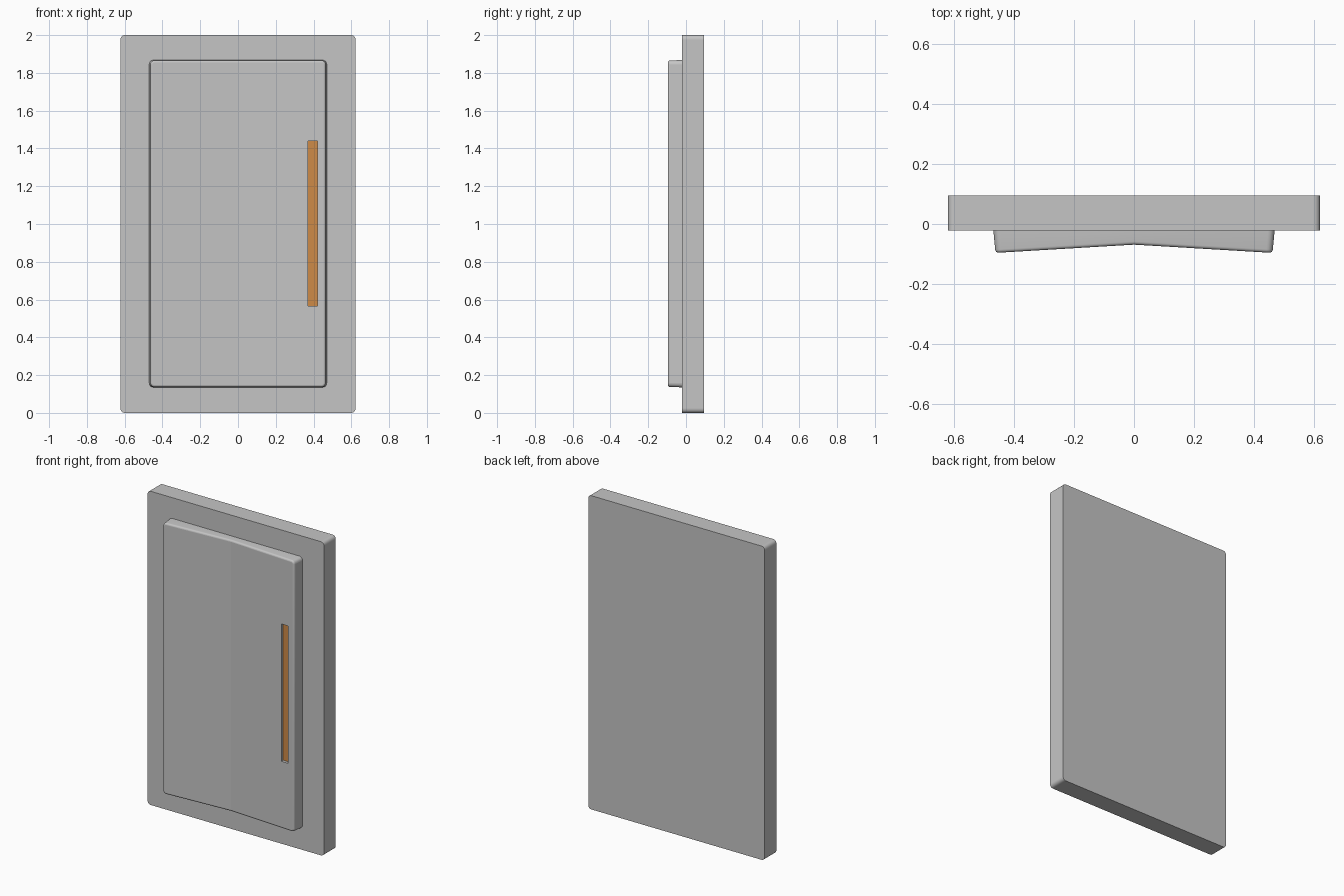
import bpy, bmesh, math

if "Cube" in bpy.data.objects:
    bpy.data.objects.remove(bpy.data.objects["Cube"])


def material(name, rgb):
    m = bpy.data.materials.new(name)
    m.diffuse_color = (*rgb, 1)
    m.use_nodes = True
    m.node_tree.nodes["Principled BSDF"].inputs["Base Color"].default_value = m.diffuse_color
    return m


GREY = material("grey", (0.56, 0.56, 0.56))
ORANGE = material("orange", (0.62, 0.256, 0.064))


def outline(hx, z0, z1, r, n=5):
    """Rounded rectangle in x and z, with a point at x = 0 on top and bottom."""
    pts = []
    corners = ((hx - r, z1 - r, 0), (-hx + r, z1 - r, 90),
               (-hx + r, z0 + r, 180), (hx - r, z0 + r, 270))
    for k, (cx, cz, a0) in enumerate(corners):
        for i in range(n + 1):
            a = math.radians(a0 + 90 * i / n)
            pts.append((cx + r * math.cos(a), cz + r * math.sin(a)))
        if k == 0:
            pts.append((0, z1))
        if k == 2:
            pts.append((0, z0))
    return pts


def loft(name, rings, mat):
    """Skin a list of rings of (x, y, z); caps are split along x = 0."""
    bm = bmesh.new()
    loops = [[bm.verts.new(p) for p in ring] for ring in rings]
    n = len(loops[0])
    for a, b in zip(loops, loops[1:]):
        for i in range(n):
            j = (i + 1) % n
            bm.faces.new((a[i], a[j], b[j], b[i]))
    mids = [i for i, p in enumerate(rings[0]) if abs(p[0]) < 1e-6]
    for loop in (loops[0], loops[-1]):
        bm.faces.new(loop[mids[0]:mids[1] + 1])
        bm.faces.new(loop[mids[1]:] + loop[:mids[0] + 1])
    bmesh.ops.recalc_face_normals(bm, faces=bm.faces)
    me = bpy.data.meshes.new(name)
    bm.to_mesh(me)
    bm.free()
    me.materials.append(mat)
    ob = bpy.data.objects.new(name, me)
    bpy.context.collection.objects.link(ob)
    return ob


def box(name, lo, hi, mat):
    ring = lambda y: [(0.5 * (lo[0] + hi[0]) + sx * 0.5 * (hi[0] - lo[0]), y, z)
                      for sx, z in ((1, hi[2]), (-1, hi[2]), (-1, lo[2]), (1, lo[2]))]
    bm = bmesh.new()
    a = [bm.verts.new(p) for p in ring(lo[1])]
    b = [bm.verts.new(p) for p in ring(hi[1])]
    for i in range(4):
        j = (i + 1) % 4
        bm.faces.new((a[i], a[j], b[j], b[i]))
    bm.faces.new(a)
    bm.faces.new(b)
    bmesh.ops.recalc_face_normals(bm, faces=bm.faces)
    me = bpy.data.meshes.new(name)
    bm.to_mesh(me)
    bm.free()
    me.materials.append(mat)
    ob = bpy.data.objects.new(name, me)
    bpy.context.collection.objects.link(ob)
    return ob


def shade(ob):
    """Smooth small rounded faces, keep large faces flat and hard edges sharp."""
    bm = bmesh.new()
    bm.from_mesh(ob.data)
    for f in bm.faces:
        f.smooth = f.calc_area() < 0.03
    for e in bm.edges:
        e.smooth = len(e.link_faces) == 2 and e.calc_face_angle(0) < math.radians(35)
    bm.to_mesh(ob.data)
    bm.free()


# Backing slab with rounded corners
slab = loft("door_slab", [[(x, y, z) for x, z in outline(0.622, 0, 2, 0.022)]
                          for y in (0.096, -0.022)], GREY)
shade(slab)


# Raised front panel, folded inwards along the middle, with a rounded rim
def front_y(x):
    return -0.069 - 0.027 * min(abs(x) / 0.455, 1)


R = 0.011
rings = [[(x, -0.01, z) for x, z in outline(0.471, 0.135, 1.868, 0.022)]]
for i in range(5):
    a = math.radians(90 * i / 4)
    s, d = R * (1 - math.cos(a)), R * (1 - math.sin(a))
    rings.append([(x, front_y(x) + d, z) for x, z in
                  outline(0.464 - s, 0.137 + s, 1.866 - s, 0.022 - s)])
panel = loft("front_panel", rings, GREY)

# Slot for the handle strip
X0, X1, Z0, Z1 = 0.37, 0.42, 0.565, 1.44
cutter = box("slot_cutter", (X0, -0.2, Z0), (X1, -0.072, Z1), GREY)
cutter.hide_render = True
mod = panel.modifiers.new("slot", 'BOOLEAN')
mod.operation = 'DIFFERENCE'
mod.solver = 'EXACT'
mod.object = cutter
deps = bpy.context.evaluated_depsgraph_get()
cut_mesh = bpy.data.meshes.new_from_object(panel.evaluated_get(deps))
panel.modifiers.clear()
panel.data = cut_mesh
bpy.data.objects.remove(cutter)
shade(panel)

# Orange strip lying at the bottom of the slot
box("handle_strip", (X0, -0.074, Z0), (X1, -0.068, Z1), ORANGE)
